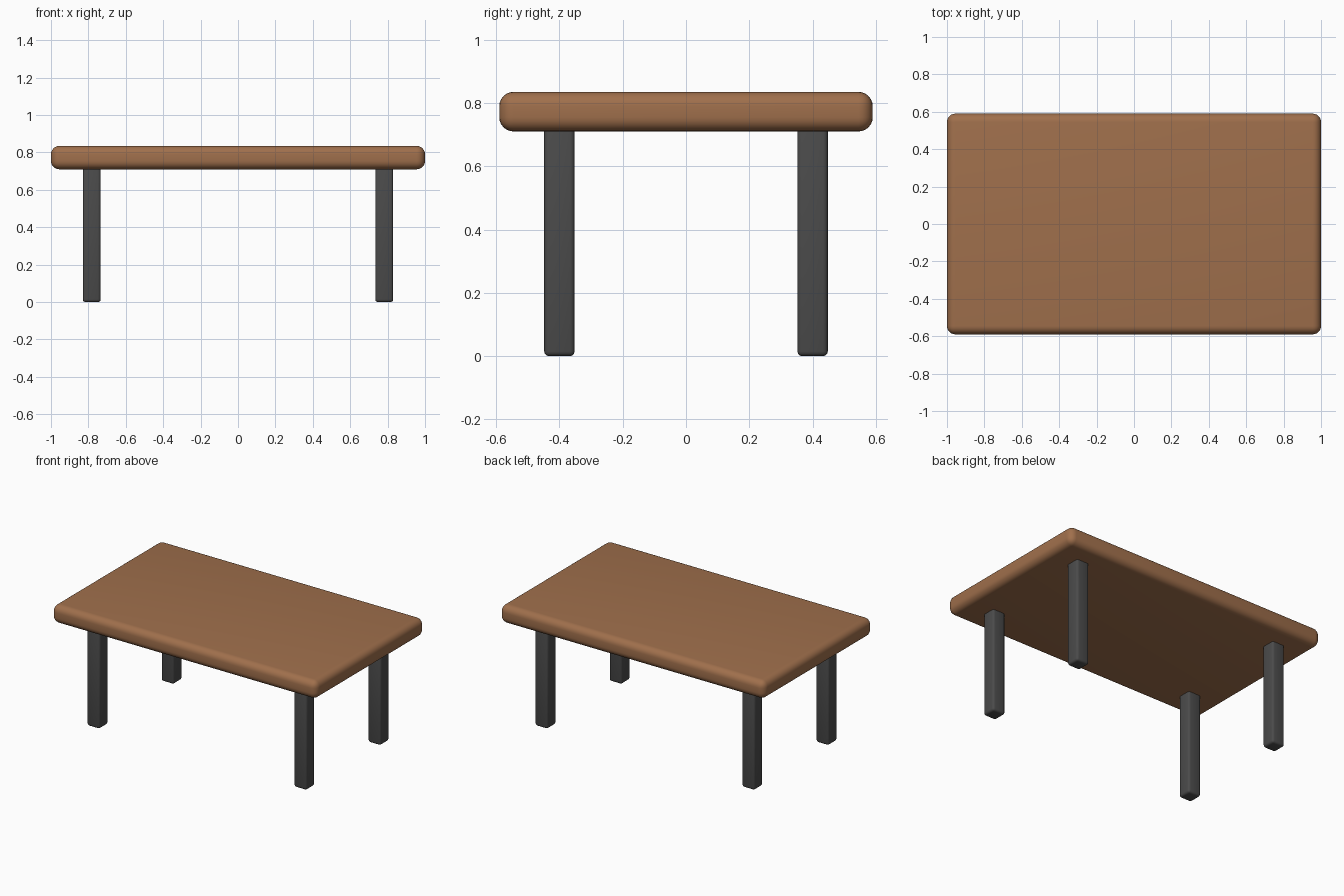
import bpy

if "Cube" in bpy.data.objects:
    bpy.data.objects.remove(bpy.data.objects["Cube"])


def material(name, rgb):
    m = bpy.data.materials.new(name)
    m.diffuse_color = (*rgb, 1.0)
    m.use_nodes = True
    m.node_tree.nodes["Principled BSDF"].inputs["Base Color"].default_value = m.diffuse_color
    return m


def rounded_box(name, lo, hi, radius, segments, mat):
    size = [b - a for a, b in zip(lo, hi)]
    centre = [(a + b) / 2 for a, b in zip(lo, hi)]
    bpy.ops.mesh.primitive_cube_add(size=1, location=centre)
    ob = bpy.context.object
    ob.name = name
    ob.scale = size
    bpy.ops.object.transform_apply(location=False, rotation=False, scale=True)
    ob.data.materials.append(mat)
    bevel = ob.modifiers.new("rounded_edges", 'BEVEL')
    bevel.width = radius
    bevel.segments = segments
    bpy.ops.object.modifier_apply(modifier=bevel.name)
    bpy.ops.object.shade_smooth_by_angle()
    return ob


wood = material("brown wood", (0.35, 0.16, 0.072))
metal = material("dark grey", (0.07, 0.07, 0.07))

# Table top
rounded_box("table_top", (-1, -0.59, 0.71), (1, 0.59, 0.835), 0.045, 6, wood)

# Four square legs, reaching just inside the top
W = 0.048
for y, depth in ((-0.40, "front"), (0.40, "back")):
    for x, side in ((-0.782, "left"), (0.782, "right")):
        rounded_box(f"{depth}_{side}_leg", (x - W, y - W, 0),
                    (x + W, y + W, 0.735), 0.015, 3, metal)
